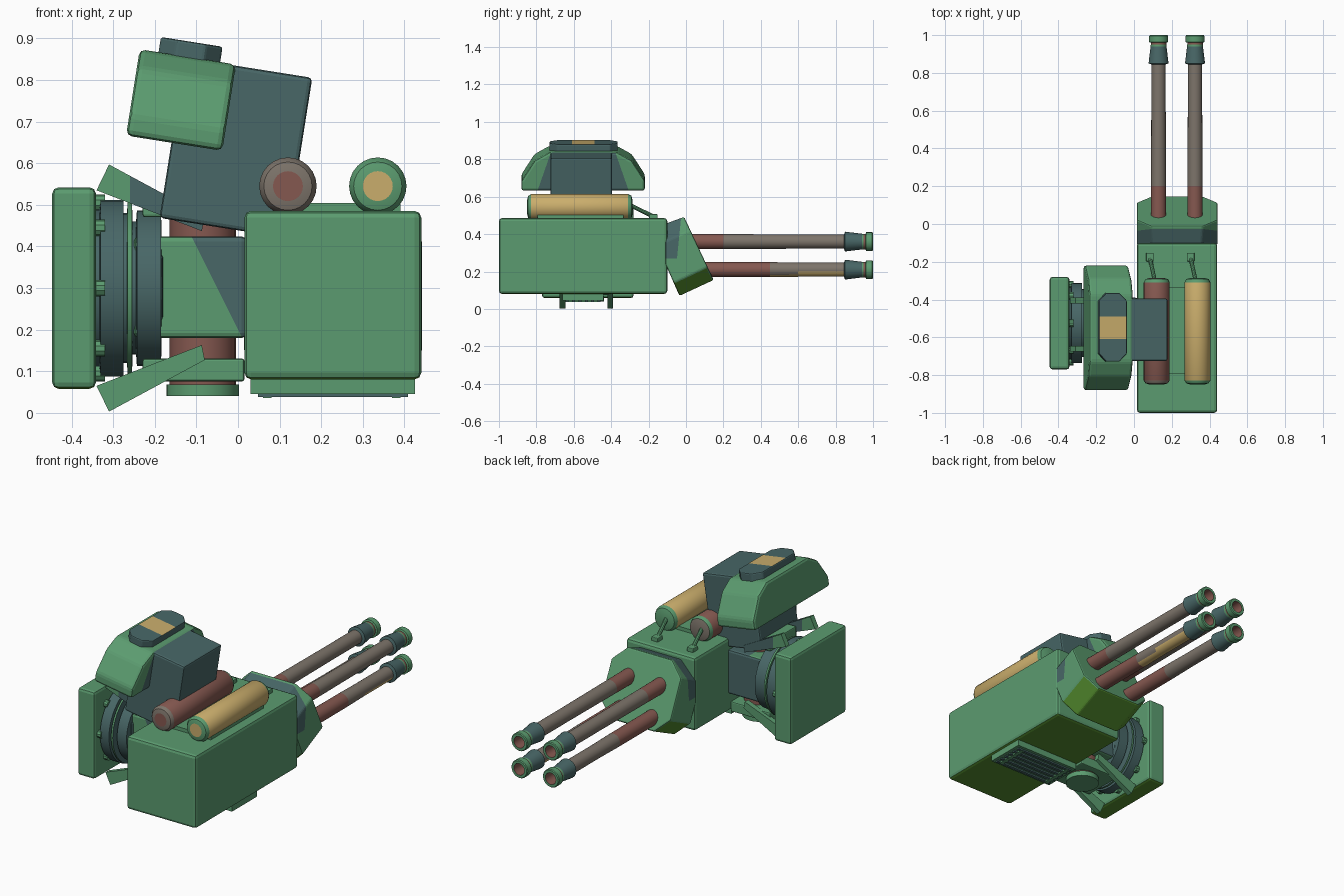
import bpy, bmesh
from math import sin, cos, pi, radians
from mathutils import Vector, Matrix

cube = bpy.data.objects.get("Cube")
if cube:
    bpy.data.objects.remove(cube, do_unlink=True)

COLOURS = {
    "green": (0.105, 0.330, 0.160),
    "slate": (0.065, 0.135, 0.135),
    "red_brown": (0.235, 0.098, 0.080),
    "grey_brown": (0.205, 0.175, 0.145),
    "tan": (0.590, 0.420, 0.150),
    "olive": (0.090, 0.270, 0.028),
}
MATS, ID = [], {}
for label, rgb in COLOURS.items():
    m = bpy.data.materials.new(label)
    m.use_nodes = True
    m.diffuse_color = (*rgb, 1)
    m.node_tree.nodes["Principled BSDF"].inputs["Base Color"].default_value = (*rgb, 1)
    ID[label] = len(MATS)
    MATS.append(m)


def finish(name, bm, colour="green", cuts=(), rule=None, smooth=False):
    """Split along the cut planes, colour by rule, make the object."""
    for p, n in cuts:
        bmesh.ops.bisect_plane(bm, geom=bm.verts[:] + bm.edges[:] + bm.faces[:],
                               plane_co=p, plane_no=n)
    bm.normal_update()
    for f in bm.faces:
        if colour:
            f.material_index = ID[colour]
        new = rule(f.calc_center_median(), f.normal) if rule else None
        if new:
            f.material_index = ID[new]
    me = bpy.data.meshes.new(name)
    bm.to_mesh(me)
    bm.free()
    for m in MATS:
        me.materials.append(m)
    ob = bpy.data.objects.new(name, me)
    bpy.context.collection.objects.link(ob)
    if smooth:
        bpy.ops.object.select_all(action='DESELECT')
        ob.select_set(True)
        bpy.context.view_layer.objects.active = ob
        bpy.ops.object.shade_smooth_by_angle(angle=radians(35))
    return ob


def bevel(bm, width):
    if width:
        bmesh.ops.bevel(bm, geom=bm.edges[:], offset=width, segments=2,
                        profile=0.5, affect='EDGES')


def box(name, centre, size, bev=0.0, tilt=0.0, **kw):
    bm = bmesh.new()
    bmesh.ops.create_cube(bm, size=1)
    bm.transform(Matrix.Diagonal((*size, 1)))
    bevel(bm, bev)
    bm.transform(Matrix.Translation(centre) @ Matrix.Rotation(tilt, 4, 'Y'))
    return finish(name, bm, **kw)


def prism_mesh(points, vec):
    bm = bmesh.new()
    face = bm.faces.new([bm.verts.new(p) for p in points])
    ext = bmesh.ops.extrude_face_region(bm, geom=[face])["geom"]
    bmesh.ops.translate(bm, vec=vec, verts=[v for v in ext if isinstance(v, bmesh.types.BMVert)])
    bmesh.ops.recalc_face_normals(bm, faces=bm.faces[:])
    return bm


def lathe(name, origin, axis, profile, sides=24, **kw):
    """Turn (radius, distance, colour of the next band) around an axis."""
    bm = bmesh.new()
    rings = [[bm.verts.new((r * cos(2 * pi * i / sides), r * sin(2 * pi * i / sides), t))
              for i in range(sides)] for r, t, _ in profile]
    for k in range(len(rings) - 1):
        for i in range(sides):
            j = (i + 1) % sides
            f = bm.faces.new((rings[k][i], rings[k][j], rings[k + 1][j], rings[k + 1][i]))
            f.material_index = ID[profile[k][2]]
    for ring, c in ((rings[0][::-1], profile[0][2]), (rings[-1], profile[-1][2])):
        bm.faces.new(ring).material_index = ID[c]
    rot = Vector((0, 0, 1)).rotation_difference(Vector(axis)).to_matrix().to_4x4()
    bm.transform(Matrix.Translation(origin) @ rot)
    return finish(name, bm, colour=None, smooth=True, **kw)


def rod(name, a, b, r, colour="green", sides=24):
    d = Vector(b) - Vector(a)
    return lathe(name, a, d, [(r, 0, colour), (r, d.length, colour)], sides)


def underside(c, n):
    return "olive" if n.z < -0.5 else None


# Main housing and its underside vent
box("main_housing", (0.228, -0.55, 0.283), (0.425, 0.9, 0.405), 0.016, rule=underside)
box("vent_base", (0.228, -0.55, 0.066), (0.395, 0.22, 0.04))
for i in range(6):
    box("vent_slat", (0.228, -0.635 + i * 0.034, 0.044), (0.36, 0.016, 0.012), colour="slate")
for x in (0.07, 0.38):
    box("vent_foot", (x, -0.55, 0.041), (0.02, 0.18, 0.01))

# Sloped gun mount with clipped corners
side = [(-0.11, 0.455), (-0.01, 0.492), (0.148, 0.155), (-0.035, 0.07), (-0.11, 0.24)]
mount = prism_mesh([(0.015, y, z) for y, z in side], (0.427, 0, 0))
down = Vector((0, 0.425, -0.905))
for sx, x in ((-1, 0.015), (1, 0.442)):
    for st, end in ((-1, (-0.01, 0.492)), (1, (0.148, 0.155))):
        n = (Vector((sx, 0, 0)) + down * st).normalized()
        p = Vector((x, *end)) - n * 0.055
        res = bmesh.ops.bisect_plane(mount, geom=mount.verts[:] + mount.edges[:] + mount.faces[:],
                                     plane_co=p, plane_no=n, clear_outer=True)
        rim = [e for e in res["geom_cut"] if isinstance(e, bmesh.types.BMEdge)]
        bmesh.ops.contextual_create(mount, geom=rim)
bevel(mount, 0.008)


def mount_paint(c, n):
    if c.y < -0.045 and c.z > 0.27:
        return "slate"
    return underside(c, n)


finish("gun_mount", mount, cuts=[((0, -0.045, 0.3), (0, 1, -0.1)), ((0, 0, 0.27), (0, 0, 1))],
       rule=mount_paint)

# Four barrels with flared muzzles and hollow tips
for x in (0.13, 0.323):
    for z, split in ((0.36, 0.2), (0.21, 0.45)):
        def barrel_paint(c, n, x=x, z=z):
            if z < 0.3 and x > 0.2 and 0.5 < c.y < 0.84 and c.z < z - (0.84 - c.y) * 0.08:
                return "tan"
        lathe("barrel", (x, 0, z), (0, 1, 0), [
            (0.041, 0, "red_brown"), (0.04, split, "grey_brown"), (0.038, 0.6, "grey_brown"),
            (0.038, 0.845, "slate"), (0.053, 0.85, "slate"), (0.042, 0.94, "green"),
            (0.041, 0.95, "red_brown"), (0.041, 0.96, "green"), (0.05, 0.963, "green"),
            (0.05, 0.995, "green"), (0.046, 1.0, "green"), (0.032, 1.0, "red_brown"),
            (0.03, 0.93, "red_brown")], rule=barrel_paint)

# Gas tanks on the roof, with saddle plate, feed pipes and fittings
box("tank_saddle", (0.26, -0.565, 0.49), (0.26, 0.46, 0.03))
for x, shell, cap, inner in ((0.12, "red_brown", "grey_brown", "red_brown"),
                             (0.336, "tan", "green", "tan")):
    lathe("tank", (x, -0.85, 0.545), (0, 1, 0), [
        (0.035, 0, inner), (0.036, 0, cap), (0.058, 0.006, cap), (0.069, 0.022, shell),
        (0.069, 0.54, "green"), (0.06, 0.558, cap), (0.035, 0.565, cap)])
    rod("feed_pipe", (x - 0.01, -0.30, 0.555), (x - 0.036, -0.18, 0.497), 0.011, sides=10)
    box("pipe_fitting", (x - 0.036, -0.175, 0.495), (0.04, 0.045, 0.024), 0.004)

# Side bracket: pedestal, gearbox and turntable discs
MID = -0.525
rod("pedestal", (-0.085, MID, 0.06), (-0.085, MID, 0.48), 0.08, "red_brown")
rod("pedestal_foot", (-0.085, MID, 0.04), (-0.085, MID, 0.068), 0.087)
box("gearbox", (-0.115, MID, 0.302), (0.27, 0.27, 0.245), 0.012,
    cuts=[((-0.05, 0, 0.3), (0.9, 0, 0.45))],
    rule=lambda c, n: "slate" if (c.x + 0.05) * 0.9 + (c.z - 0.3) * 0.45 > 0 or n.y > 0.5 else None)
box("gearbox_cover", (-0.21, MID, 0.302), (0.06, 0.3, 0.16), 0.01, colour="slate")
for z in (0.103, 0.498):
    box("bracket_arm", (-0.107, MID, z), (0.245, 0.23, 0.055), 0.006)
lathe("turntable", (-0.345, MID, 0.3), (1, 0, 0), [
    (0.19, 0, "slate"), (0.19, 0.012, "slate"), (0.212, 0.015, "slate"), (0.212, 0.07, "slate"),
    (0.18, 0.07, "slate"), (0.18, 0.078, "green"), (0.208, 0.08, "green"),
    (0.208, 0.09, "slate"), (0.16, 0.092, "slate"), (0.16, 0.1, "slate"),
    (0.187, 0.102, "slate"), (0.187, 0.16, "slate"), (0.1, 0.162, "slate")], sides=40)
for i in range(8):
    a = i * pi / 4
    p = (MID + 0.205 * cos(a), 0.3 + 0.205 * sin(a))
    rod("turntable_bolt", (-0.345, *p), (-0.32, *p), 0.02, sides=10)

# Outer side plate and the slanted struts that hold it
box("side_plate", (-0.394, MID, 0.3), (0.105, 0.49, 0.484), 0.015, rule=underside)
strut = [(-0.34, 0.065), (-0.31, 0.003), (-0.08, 0.127), (-0.087, 0.163)]
for y in (-0.66, -0.405):
    for flip in (False, True):
        pts = [(x, y - 0.015, 0.6 - z if flip else z) for x, z in strut]
        finish("strut", prism_mesh(pts, (0, 0.03, 0)), cuts=[((-0.26, 0, 0), (1, 0, 0))],
               rule=lambda c, n: "slate" if c.x > -0.26 and c.z > 0.3 else None)

# Tilted sight head: block, wide hood and roof cap
TILT = radians(9)
box("sight_block", (-0.005, -0.56, 0.637), (0.31, 0.33, 0.39), 0.01, TILT, colour="slate")

half = [(0.33, -0.105), (0.33, -0.05), (0.26, 0.06), (0.18, 0.105)]
outline = half + [(-y, z) for y, z in half[::-1]]
hood = prism_mesh([(-0.117, y, z) for y, z in outline], (0.234, 0, 0))
bevel(hood, 0.014)
hood.transform(Matrix.Translation((-0.137, -0.55, 0.752)) @ Matrix.Rotation(TILT, 4, 'Y'))
finish("sight_hood", hood,
       cuts=[((0, -0.55 + s * 0.22, 0.7), (0, s, 0.35)) for s in (-1, 1)],
       rule=lambda c, n: "slate" if n.x > 0.8 and abs(c.y + 0.55) + 0.35 * (c.z - 0.7) < 0.22 else None)

half = [(0.075, 0.14), (0.035, 0.182), (-0.035, 0.182), (-0.075, 0.14)]
outline = half + [(x, -y) for x, y in half[::-1]]
cap = prism_mesh([(x, y, -0.025) for x, y in outline], (0, 0, 0.05))
bevel(cap, 0.006)
cap.transform(Matrix.Translation((-0.115, -0.547, 0.867)) @ Matrix.Rotation(TILT, 4, 'Y'))
finish("sight_cap", cap, "slate",
       cuts=[((0, y, 0), (0, 1, 0)) for y in (-0.61, -0.49)],
       rule=lambda c, n: "tan" if n.z > 0.6 and -0.61 < c.y < -0.49 else None)
